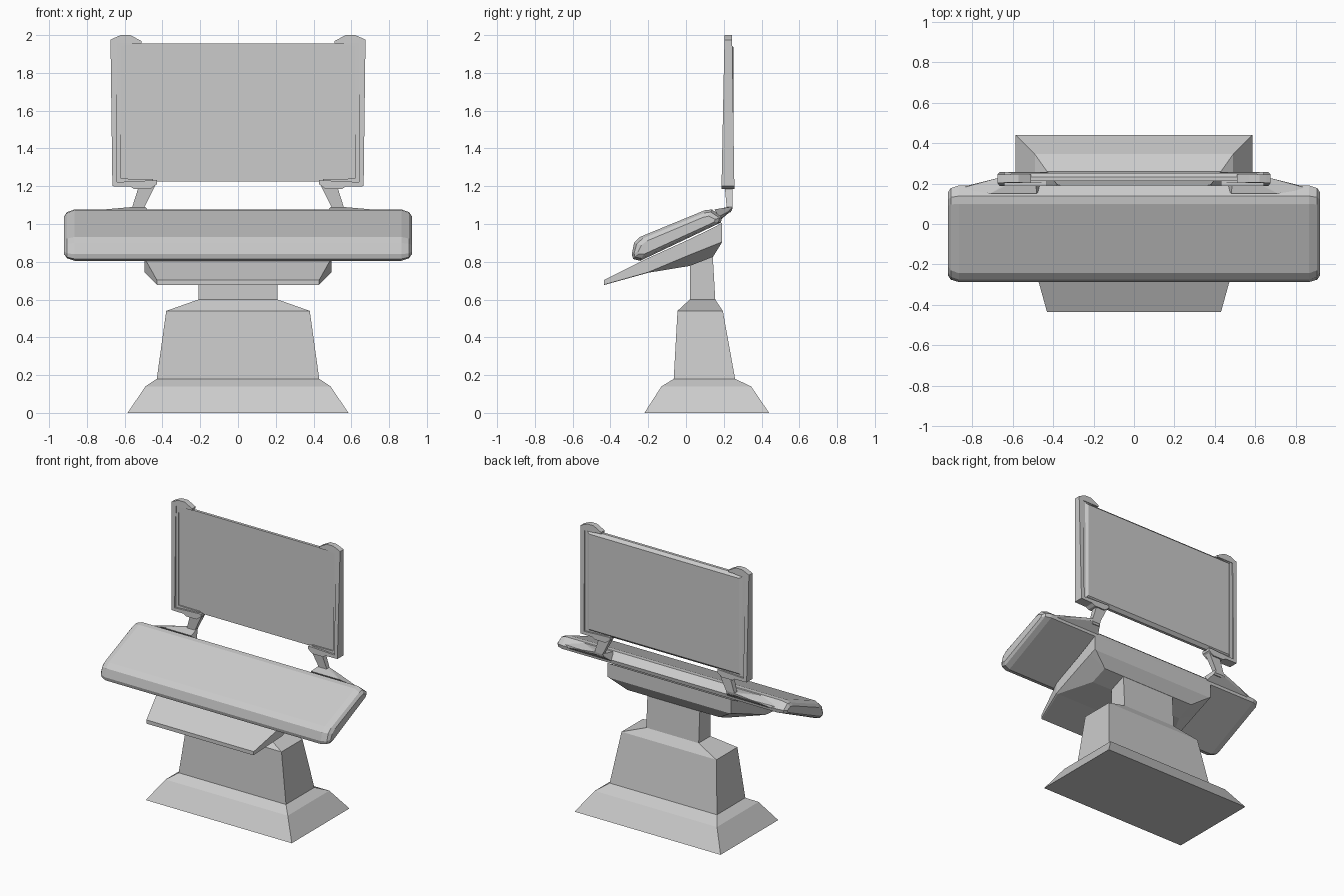
import bpy, bmesh
from math import radians
from mathutils import Vector, Matrix

if "Cube" in bpy.data.objects:
    bpy.data.objects.remove(bpy.data.objects["Cube"])


def finish(bm, name):
    bmesh.ops.recalc_face_normals(bm, faces=bm.faces)
    me = bpy.data.meshes.new(name)
    bm.to_mesh(me)
    bm.free()
    ob = bpy.data.objects.new(name, me)
    bpy.context.collection.objects.link(ob)
    return ob


def loft(name, rings):
    """Skin a list of equal-length closed rings and cap both ends."""
    bm = bmesh.new()
    vs = [[bm.verts.new(p) for p in r] for r in rings]
    n = len(vs[0])
    for a, b in zip(vs, vs[1:]):
        for i in range(n):
            j = (i + 1) % n
            bm.faces.new((a[i], a[j], b[j], b[i]))
    bm.faces.new(vs[0])
    bm.faces.new(vs[-1])
    return finish(bm, name)


def rect(z, x0, x1, y0, y1):
    return [(x0, y0, z), (x1, y0, z), (x1, y1, z), (x0, y1, z)]


def hull(name, pts):
    bm = bmesh.new()
    for p in pts:
        bm.verts.new(p)
    bmesh.ops.convex_hull(bm, input=bm.verts)
    return finish(bm, name)


# Stepped pedestal: height, half width, front y, back y
steps = [(0, .585, -.22, .44), (.14, .49, -.13, .345), (.18, .43, -.065, .26),
         (.54, .38, -.045, .195), (.60, .21, .02, .155), (.86, .21, .02, .14)]
loft("pedestal", [rect(z, -h, h, a, b) for z, h, a, b in steps])

# Housing under the console: y, half width, top z, side z, bottom z, bottom half width
stations = [(-.434, .43, .704, .679, .677, .425), (-.2, .495, .82, .745, .742, .485),
            (.02, .495, .92, .837, .778, .37), (.143, .495, .98, .886, .826, .37),
            (.19, .495, 1.005, .905, .902, .485)]
loft("console_housing", [[(-h, y, t), (h, y, t), (h, y, m), (b, y, l), (-b, y, l), (-h, y, m)]
                         for y, h, t, m, l, b in stations])

# Tilted console slab: side profile, shrunk towards its rounded ends
profile = [(-.28, .815), (-.287, .84), (-.275, .90), (-.243, .932), (.10, 1.073),
           (.138, 1.077), (.19, 1.035), (.185, 1.008), (-.243, .805)]
mid = Vector((0, -.048, .942))
tilt = Matrix.Rotation(radians(23.5), 3, 'X')
rings = []
for x, su, sv in [(-.92, .86, .5), (-.905, .95, .8), (-.865, 1, 1),
                  (.865, 1, 1), (.905, .95, .8), (.92, .86, .5)]:
    m = tilt @ Matrix.Diagonal((1, su, sv)) @ tilt.transposed()
    rings.append([mid + m @ (Vector((0, y, z)) - mid) + Vector((x, 0, 0)) for y, z in profile])
loft("console_slab", rings)

# Screen panel with bevelled back
loft("screen", [[(-h, y, a), (h, y, a), (h, y, b), (-h, y, b)]
                for h, y, a, b in [(.635, .212, 1.225, 1.955), (.635, .232, 1.225, 1.955),
                                   (.60, .252, 1.245, 1.935)]])

# C-shaped screen brackets, inner lips, posts and hinge arms on both sides
outline = [(.665, 1.20), (.675, 1.975), (.655, 1.985), (.62, 2.0), (.57, 2.0), (.51, 1.968),
           (.51, 1.955), (.64, 1.955), (.64, 1.222), (.43, 1.232), (.43, 1.21),
           (.465, 1.185), (.55, 1.185), (.57, 1.198)]
lip = [(.65, 1.21), (.65, 1.962), (.56, 1.962), (.56, 1.95), (.62, 1.945),
       (.62, 1.24), (.45, 1.238), (.45, 1.21)]
for s, side in ((-1, "left"), (1, "right")):
    def bracket_ring(pts, d, e):
        # depth tapers slightly from bottom to top
        return [(s * x, .224 + d + (e - d) * (z - 1.2) / .8, z) for x, z in pts]
    loft(side + "_bracket", [bracket_ring(outline, -.036, -.02), bracket_ring(outline, .032, .02)])
    loft(side + "_bracket_lip", [bracket_ring(lip, -.022, -.016), bracket_ring(lip, .02, .016)])
    loft(side + "_post", [rect(1.06, s * .55, s * .49, .205, .235),
                          rect(1.09, s * .56, s * .495, .215, .247),
                          rect(1.20, s * .525, s * .44, .205, .247)])
    hull(side + "_hinge_arm", [(s * x, y, z) for x, y, z in [
        (.86, .175, 1.04), (.86, .18, 1.02), (.71, .15, 1.077), (.48, .15, 1.077),
        (.68, .225, 1.065), (.56, .247, 1.09), (.495, .247, 1.09), (.49, .225, 1.09),
        (.56, .225, 1.09), (.46, .18, 1.02), (.56, .243, 1.072), (.495, .243, 1.072)]])
